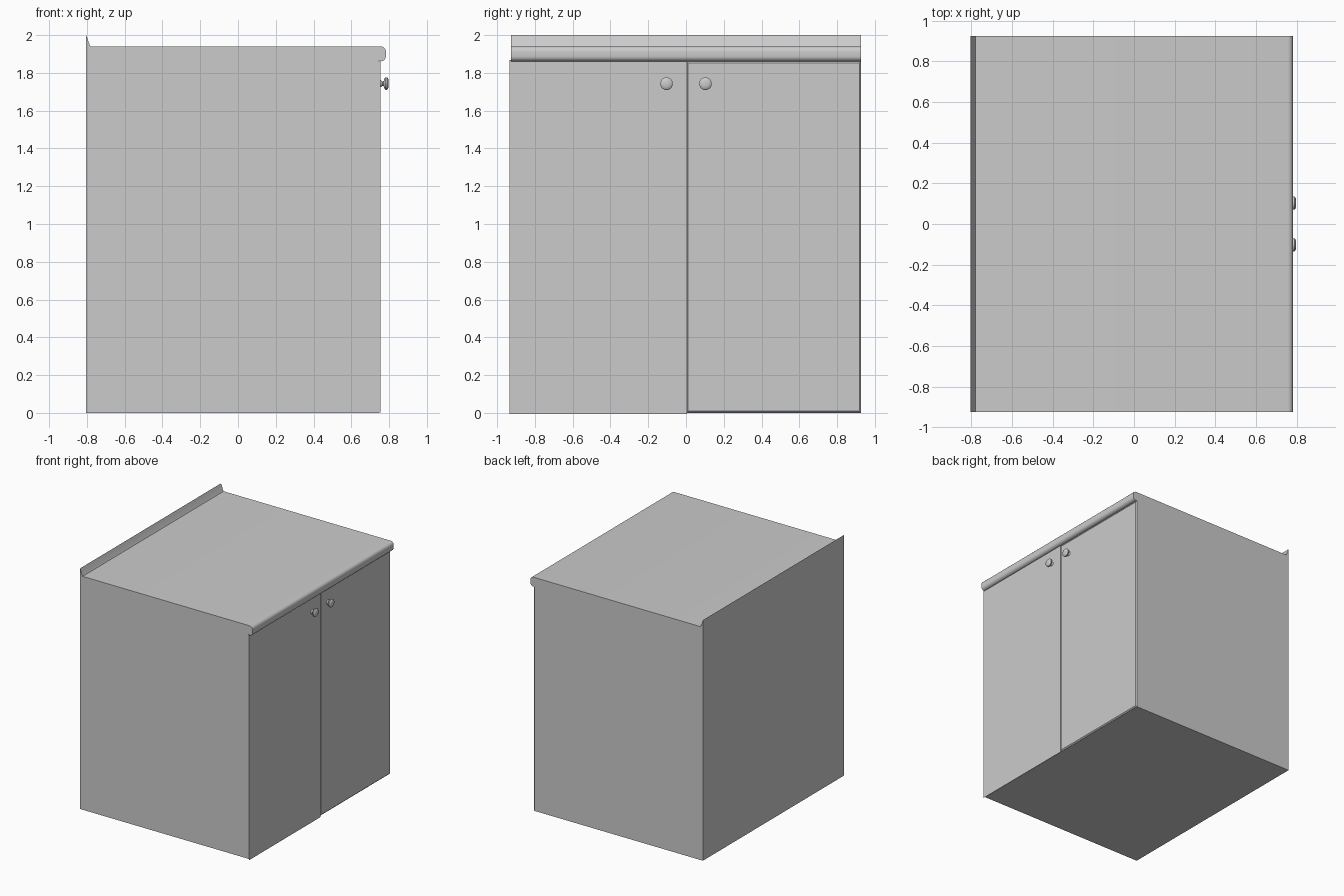
import bpy, bmesh, math
from mathutils import Vector

if "Cube" in bpy.data.objects:
    bpy.data.objects.remove(bpy.data.objects["Cube"])

HALF_Y = 0.926


def finish(name, bm, angle=35):
    bmesh.ops.recalc_face_normals(bm, faces=bm.faces)
    me = bpy.data.meshes.new(name)
    bm.to_mesh(me)
    bm.free()
    ob = bpy.data.objects.new(name, me)
    bpy.context.collection.objects.link(ob)
    bpy.ops.object.select_all(action='DESELECT')
    bpy.context.view_layer.objects.active = ob
    ob.select_set(True)
    bpy.ops.object.shade_smooth_by_angle(angle=math.radians(angle))
    return ob


# Carcass with splashback and rounded worktop nose, one extruded side profile
profile = [(-0.804, 0), (0.746, 0), (0.746, 1.866), (0.752, 1.862)]
cx, r = 0.756, 0.027
for cz, a0, a1 in ((1.888, -90, 0), (1.913, 0, 90)):
    for i in range(6):
        a = math.radians(a0 + (a1 - a0) * i / 5)
        profile.append((cx + r * math.cos(a), cz + r * math.sin(a)))
profile += [(-0.78, 1.94), (-0.785, 1.948), (-0.804, 2.0)]
bm = bmesh.new()
face = bm.faces.new([bm.verts.new((x, -HALF_Y, z)) for x, z in profile])
ext = bmesh.ops.extrude_face_region(bm, geom=[face])
moved = [v for v in ext['geom'] if isinstance(v, bmesh.types.BMVert)]
bmesh.ops.translate(bm, verts=moved, vec=(0, 2 * HALF_Y, 0))
finish("cabinet_body", bm)


# Door panel with chamfered front edges
def door(name, side):
    x0, x1, z0, z1 = 0.742, 0.755, 0.002, 1.86
    y0, y1 = 0.003, HALF_Y
    bm = bmesh.new()
    bmesh.ops.create_cube(bm, size=1)
    for v in bm.verts:
        v.co = Vector(((x0 + x1) / 2 + v.co.x * (x1 - x0),
                       side * ((y0 + y1) / 2 + v.co.y * (y1 - y0)),
                       (z0 + z1) / 2 + v.co.z * (z1 - z0)))
    front = [e for e in bm.edges if all(v.co.x > 0.75 for v in e.verts)]
    bmesh.ops.bevel(bm, geom=front, offset=0.008, segments=1, affect='EDGES')
    finish(name, bm, 20)


# Turned knob, lathed around the x axis
def knob(name, y, z=1.743, sides=12):
    rings = [(0.752, 0.02), (0.759, 0.018), (0.764, 0.012), (0.771, 0.014),
             (0.776, 0.029), (0.781, 0.034), (0.789, 0.034),
             (0.794, 0.029), (0.798, 0.016)]
    bm = bmesh.new()
    loops = []
    for x, rad in rings:
        loops.append([bm.verts.new((x,
                                    y + rad * math.cos(2 * math.pi * (k + .5) / sides),
                                    z + rad * math.sin(2 * math.pi * (k + .5) / sides)))
                      for k in range(sides)])
    for a, b in zip(loops, loops[1:]):
        for k in range(sides):
            n = (k + 1) % sides
            bm.faces.new((a[k], a[n], b[n], b[k]))
    bm.faces.new(loops[0])
    bm.faces.new(loops[-1])
    finish(name, bm, 40)


for side, label in ((-1, "left"), (1, "right")):
    door("door_" + label, side)
    knob("knob_" + label, side * 0.103)
